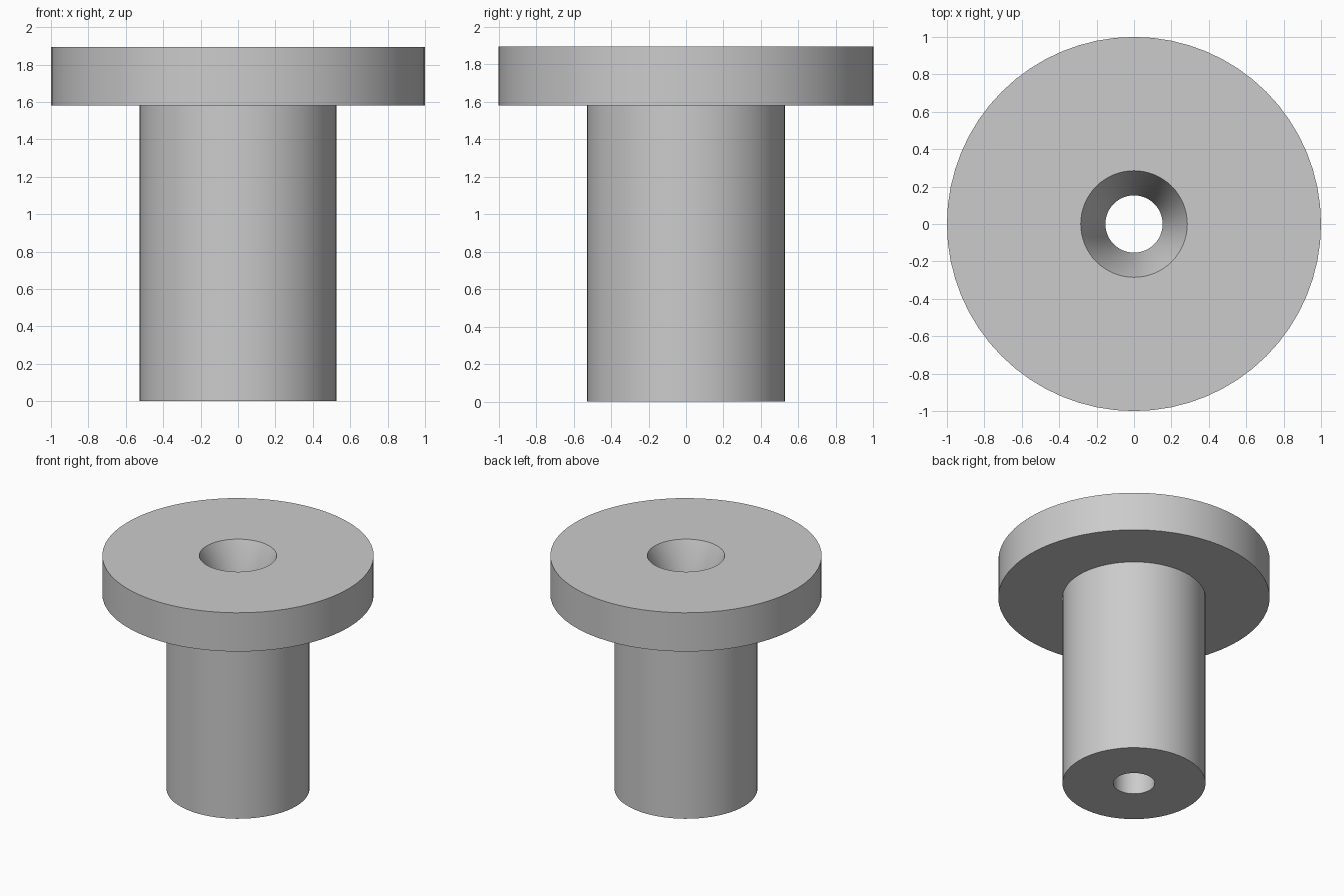
import bpy
import bmesh
import math

SEGMENTS = 64
FLANGE_R, SHANK_R, BORE_R, SINK_R = 1.0, 0.527, 0.153, 0.285
TOP, FLANGE_Z = 1.895, 1.58

cube = bpy.data.objects.get("Cube")
if cube:
    bpy.data.objects.remove(cube, do_unlink=True)

# Plain grey for the whole part
grey = bpy.data.materials.new("light_grey")
grey.use_nodes = True
colour = (0.6, 0.6, 0.6, 1.0)
grey.diffuse_color = colour
for node in grey.node_tree.nodes:
    if node.type == "BSDF_PRINCIPLED":
        node.inputs["Base Color"].default_value = colour


def lathe(name, profile):
    """Turn a closed (radius, height) profile around the z axis."""
    bm = bmesh.new()
    verts = [bm.verts.new((r, 0, z)) for r, z in profile]
    edges = [bm.edges.new((v, verts[i - 1])) for i, v in enumerate(verts)]
    bmesh.ops.spin(bm, geom=verts + edges, axis=(0, 0, 1), cent=(0, 0, 0),
                   angle=math.tau, steps=SEGMENTS)
    bmesh.ops.remove_doubles(bm, verts=bm.verts[:], dist=0.0001)
    bmesh.ops.recalc_face_normals(bm, faces=bm.faces[:])
    mesh = bpy.data.meshes.new(name)
    bm.to_mesh(mesh)
    bm.free()
    mesh.materials.append(grey)
    obj = bpy.data.objects.new(name, mesh)
    bpy.context.collection.objects.link(obj)
    return obj


# Flanged bushing: shank, flange, tapered countersink and through bore
bushing = lathe("flanged_bushing", [
    (BORE_R, 0), (SHANK_R, 0),
    (SHANK_R, FLANGE_Z), (FLANGE_R, FLANGE_Z),
    (FLANGE_R, TOP), (SINK_R, TOP),
    (BORE_R, FLANGE_Z),
])

# Smooth round walls, crisp rims
bpy.ops.object.select_all(action="DESELECT")
bushing.select_set(True)
bpy.context.view_layer.objects.active = bushing
bpy.ops.object.shade_smooth_by_angle(angle=math.radians(30))
